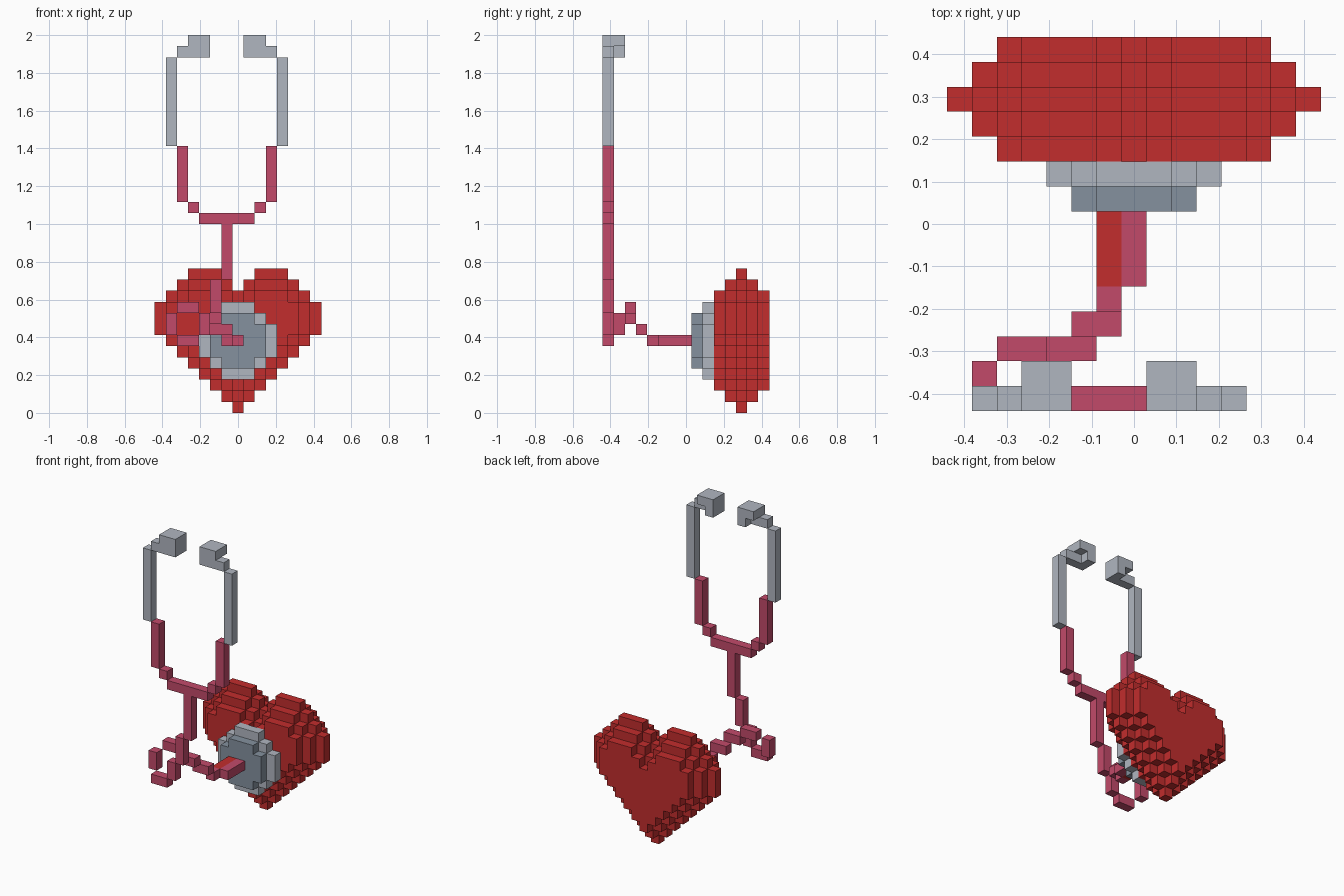
import bpy, bmesh
from itertools import product

if "Cube" in bpy.data.objects:
    bpy.data.objects.remove(bpy.data.objects["Cube"])

V = 1 / 17               # edge of one block
OFFSET = (7.5, 7.5, 0)   # grid origin, in blocks


def material(name, srgb):
    lin = [((c / 255 + 0.055) / 1.055) ** 2.4 for c in srgb] + [1]
    mat = bpy.data.materials.new(name)
    mat.use_nodes = True
    mat.diffuse_color = lin
    mat.node_tree.nodes["Principled BSDF"].inputs["Base Color"].default_value = lin
    return mat


red = material("heart red", (194, 45, 45))
pink = material("tube pink", (194, 74, 106))
light = material("light grey metal", (176, 182, 192))
dark = material("dark grey metal", (133, 145, 159))


def box(x, y, z):
    """Set of blocks; each argument is an index or an inclusive (first, last) pair."""
    spans = [range(a[0], a[1] + 1) if isinstance(a, tuple) else (a,) for a in (x, y, z)]
    return set(product(*spans))


def mirror(cells):
    """Mirror across the plane of the tube fork."""
    return {(12 - x, y, z) for x, y, z in cells}


def build(name, cells, mat):
    """Make an object from blocks, keeping only the outer faces."""
    bm = bmesh.new()
    verts = {}

    def vert(p):
        if p not in verts:
            verts[p] = bm.verts.new([(c - o) * V for c, o in zip(p, OFFSET)])
        return verts[p]

    for cell in sorted(cells):
        for axis, side in product(range(3), (0, 1)):
            near = list(cell)
            near[axis] += 2 * side - 1
            if tuple(near) in cells:
                continue
            corners = []
            for a, b in ((0, 0), (1, 0), (1, 1), (0, 1)):
                p = list(cell)
                p[axis] += side
                p[(axis + 1) % 3] += a
                p[(axis + 2) % 3] += b
                corners.append(vert(tuple(p)))
            bm.faces.new(corners if side else corners[::-1])
    mesh = bpy.data.meshes.new(name)
    bm.to_mesh(mesh)
    bm.free()
    mesh.materials.append(mat)
    bpy.context.collection.objects.link(bpy.data.objects.new(name, mesh))


# Heart: widest slice in the middle, shrunk by one block per slice outwards
half_widths = [0, 1, 2, 3, 4, 5, 6, 7, 7, 7, 6]
heart_slice = {(x, z) for z, w in enumerate(half_widths) for x in range(7 - w, 8 + w)}
for first, last, z in ((2, 6, 11), (8, 12, 11), (3, 5, 12), (9, 11, 12)):
    heart_slice |= {(x, z) for x in range(first, last + 1)}
heart = set()
for step in range(3):
    for y in (12 - step, 12 + step):
        heart |= {(x, y, z) for x, z in heart_slice}
    heart_slice = {(x, z) for x, z in heart_slice
                   if {(x - 1, z), (x + 1, z), (x, z - 1), (x, z + 1)} <= heart_slice}
build("heart", heart, red)


# Chest piece: two stacked round plates
def disc(y, widths):
    r = len(widths) // 2
    return set().union(*(box((7 - w, 7 + w), y, 6 - r + i) for i, w in enumerate(widths)))


build("chest_piece_rim", disc(9, [1, 2, 3, 3, 3, 2, 1]), light)
build("chest_piece_face", disc(8, [1, 2, 2, 2, 1]), dark)

# Tube from the fork down, round the loop and back to the chest piece
build("tube_stem", box(6, 0, (12, 16)) | box(5, 0, (9, 11)), pink)
build("tube_loop", box(4, 0, (7, 8)) | box((2, 3), 0, 6) | box(1, 1, (7, 8))
      | box((2, 3), 2, 9) | box((4, 5), 2, 8), pink)
build("tube_end", box((5, 6), 3, 7) | box(6, 4, 6) | box(7, (5, 7), 6), pink)
build("tube_red_side", box(6, (5, 7), 6), red)

# Fork, arms and ear pieces
build("fork_bar", box((4, 8), 0, 17), pink)
arm = box(3, 0, 18) | box(2, 0, (19, 23))
ear_tube = box(1, 0, (24, 31)) | box(2, 0, 32)
ear_piece = box((3, 4), (0, 1), (32, 33)) - box(3, 1, 32)
for name, cells, mat in (("tube_arm", arm, pink), ("ear_tube", ear_tube, light),
                         ("ear_piece", ear_piece, light)):
    build("right_" + name, cells, mat)
    build("left_" + name, mirror(cells), mat)
